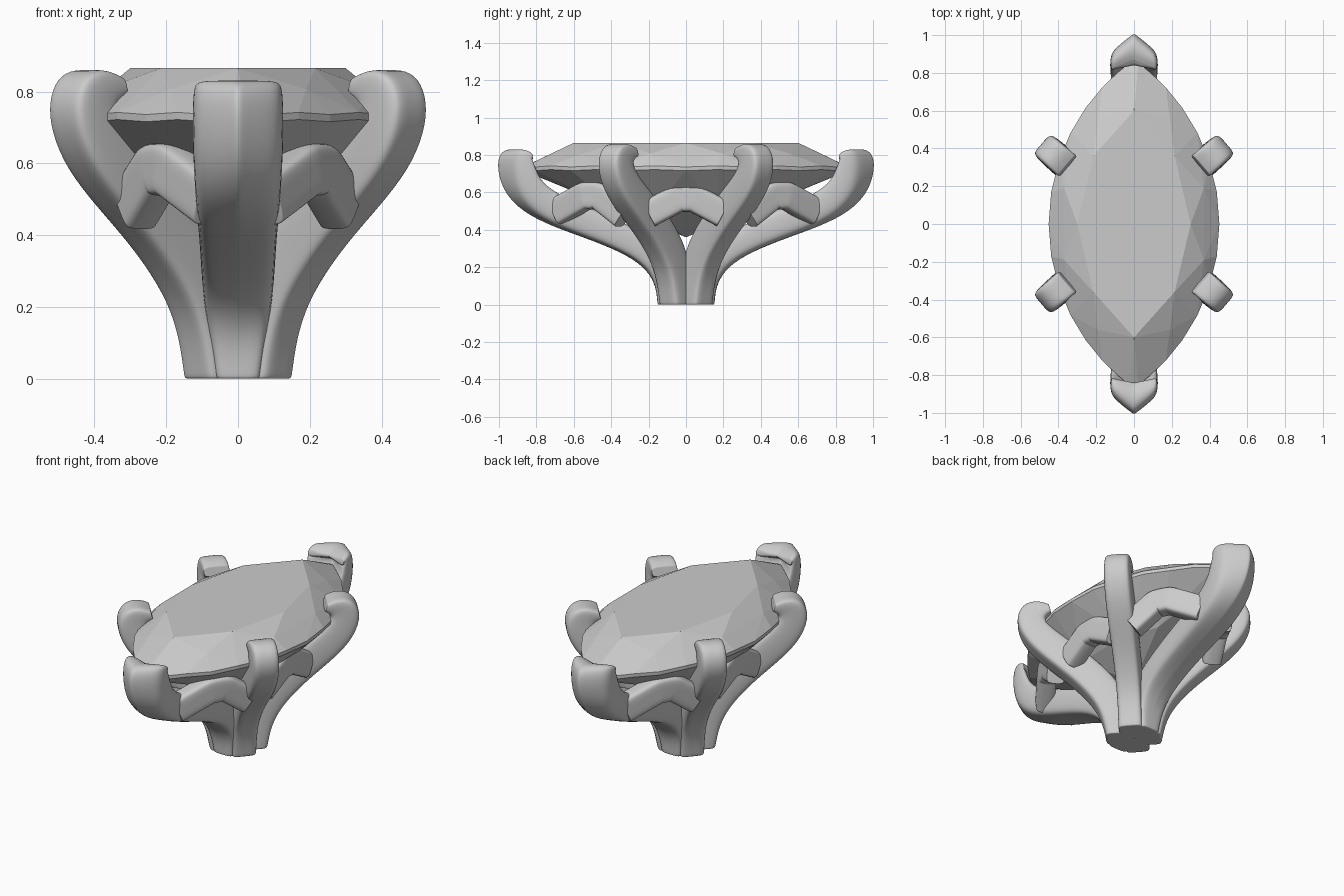
import bpy, bmesh, math
from mathutils import Vector as V

if "Cube" in bpy.data.objects:
    bpy.data.objects.remove(bpy.data.objects["Cube"])

HALF = [(0, 1), (-.14, 1), (-.76, 1), (-1, .76), (-1, -.76), (-.76, -1), (-.14, -1)]
SECTION = HALF + [(0, -1)] + [(-a, b) for a, b in HALF[:0:-1]]


def sweep(name, rings, mirror):
    """Skin rings (centre, side vector, outward vector, chevron shift), cap, mirror, smooth."""
    def mix(a, b, t):
        return tuple(p * (1 - t) + q * t for p, q in zip(a, b))
    # tight support rings at both ends
    rings = [rings[0], mix(rings[0], rings[1], .15)] + rings[1:-1] + \
            [mix(rings[-1], rings[-2], .15), rings[-1]]
    bm = bmesh.new()

    def ring(r, s=1.0):
        c, u, v, k = r
        mid = c - k * .5
        out = []
        for a, b in SECTION:
            p = c + u * a + v * b - k * abs(a)
            out.append(bm.verts.new(mid + (p - mid) * s))
        return out
    loops = [ring(rings[0], .84)] + [ring(r) for r in rings] + [ring(rings[-1], .84)]
    n = len(SECTION)
    for a, b in zip(loops, loops[1:]):
        for i in range(n):
            bm.faces.new((a[i], a[(i + 1) % n], b[(i + 1) % n], b[i]))
    for lp in (loops[0], loops[-1]):
        bm.faces.new(lp)
    bmesh.ops.recalc_face_normals(bm, faces=bm.faces)
    for f in bm.faces:
        f.smooth = True
    me = bpy.data.meshes.new(name)
    bm.to_mesh(me)
    bm.free()
    ob = bpy.data.objects.new(name, me)
    bpy.context.collection.objects.link(ob)
    m = ob.modifiers.new("mirror", 'MIRROR')
    m.use_axis = ('x' in mirror, 'y' in mirror, False)
    m.use_mirror_merge = False
    s = ob.modifiers.new("smooth", 'SUBSURF')
    s.levels = s.render_levels = 2


def prong(name, angle, table, mirror):
    """table rows: outer r, outer z, inner r, inner z, half width, chevron depth"""
    d = V((math.cos(angle), math.sin(angle), 0))
    side = V((-d.y, d.x, 0))
    rings = []
    for ro, zo, ri, zi, w, k in table:
        o, i = d * ro + V((0, 0, zo)), d * ri + V((0, 0, zi))
        rings.append(((o + i) / 2, side * w * 1.02, (o - i) / 2 * 1.02, d * k))
    sweep(name, rings, mirror)


# four side prongs
prong("side_prongs", math.radians(41), [
    (.152, 0, 0, 0, .07, 0), (.172, .11, .01, .13, .07, 0),
    (.212, .21, .04, .25, .071, 0), (.30, .32, .11, .38, .073, 0),
    (.40, .415, .25, .52, .075, 0), (.505, .505, .36, .61, .077, 0),
    (.60, .605, .44, .675, .077, 0), (.648, .71, .485, .725, .075, 0),
    (.648, .79, .495, .755, .073, 0), (.61, .85, .487, .77, .072, 0),
    (.54, .865, .477, .78, .072, 0), (.475, .84, .462, .79, .07, 0)], 'xy')

# two chevron prongs holding the pointed ends
prong("end_prongs", math.pi / 2, [
    (.15, 0, 0, 0, .065, .0), (.16, .1, .02, .14, .08, .0),
    (.205, .185, .09, .28, .095, .01), (.31, .265, .22, .375, .102, .015),
    (.50, .345, .43, .48, .107, .02), (.72, .42, .64, .56, .115, .03),
    (.88, .50, .77, .62, .12, .06), (.975, .60, .845, .675, .124, .085),
    (1.01, .71, .88, .725, .125, .10), (1.008, .785, .893, .75, .124, .10),
    (.98, .826, .89, .765, .122, .09), (.92, .833, .88, .77, .12, .065),
    (.872, .815, .862, .775, .116, .05)], 'y')


def rail(name, pts, mirror):
    pts = [V(p) for p in pts]
    chord = pts[-1] - pts[0]
    out = V((-chord.y, chord.x, 0)).normalized()
    path = []
    for a, b in zip(pts, pts[1:]):
        path += [a, a.lerp(b, .2), a.lerp(b, .8)]
    path.append(pts[-1])
    rings = []
    for i, p in enumerate(path):
        t = path[min(i + 1, len(path) - 1)] - path[max(i - 1, 0)]
        rings.append((p, t.cross(out).normalized() * .075, out * .052, V((0, 0, 0))))
    sweep(name, rings, mirror)


# arched gallery rails between the prongs
rail("end_rails", [(.07, .69, .495), (.185, .535, .583), (.225, .46, .583), (.29, .325, .475)], 'xy')
rail("middle_rails", [(.295, .2, .485), (.305, .04, .57), (.305, -.04, .57), (.295, -.2, .485)], 'x')

# faceted marquise stone: convex hull of table, crown, girdle, pavilion and culet points
L, W = .87, .452
R = (L * L + W * W) / (2 * W)


def girdle(a):
    y = L * math.sin(a)
    x = math.sqrt(R * R - y * y) - (R - W)
    return (x if math.cos(a) >= 0 else -x), y


pts = [(0, 0, .36)]
for i in range(32):
    x, y = girdle(i * math.tau / 32)
    pts += [(x, y, .742 if i % 2 else .736), (x, y, .722 if i % 2 else .716)]
for sx in (-1, 1):
    for sy in (-1, 1):
        pts += [(.3 * sx, 0, .865), (.215 * sx, .36 * sy, .865), (0, .6 * sy, .865),
                (.37 * sx, .19 * sy, .808), (.19 * sx, .56 * sy, .806),
                (.22 * sx, .18 * sy, .50), (.13 * sx, .36 * sy, .51)]
bm = bmesh.new()
for p in sorted(set(pts)):
    bm.verts.new(p)
bmesh.ops.remove_doubles(bm, verts=bm.verts, dist=1e-4)
bmesh.ops.convex_hull(bm, input=bm.verts)
bmesh.ops.delete(bm, geom=[v for v in bm.verts if not v.link_faces], context='VERTS')
bmesh.ops.dissolve_limit(bm, angle_limit=.02, verts=bm.verts, edges=bm.edges)
bmesh.ops.recalc_face_normals(bm, faces=bm.faces)
me = bpy.data.meshes.new("marquise_stone")
bm.to_mesh(me)
bm.free()
bpy.context.collection.objects.link(bpy.data.objects.new("marquise_stone", me))
